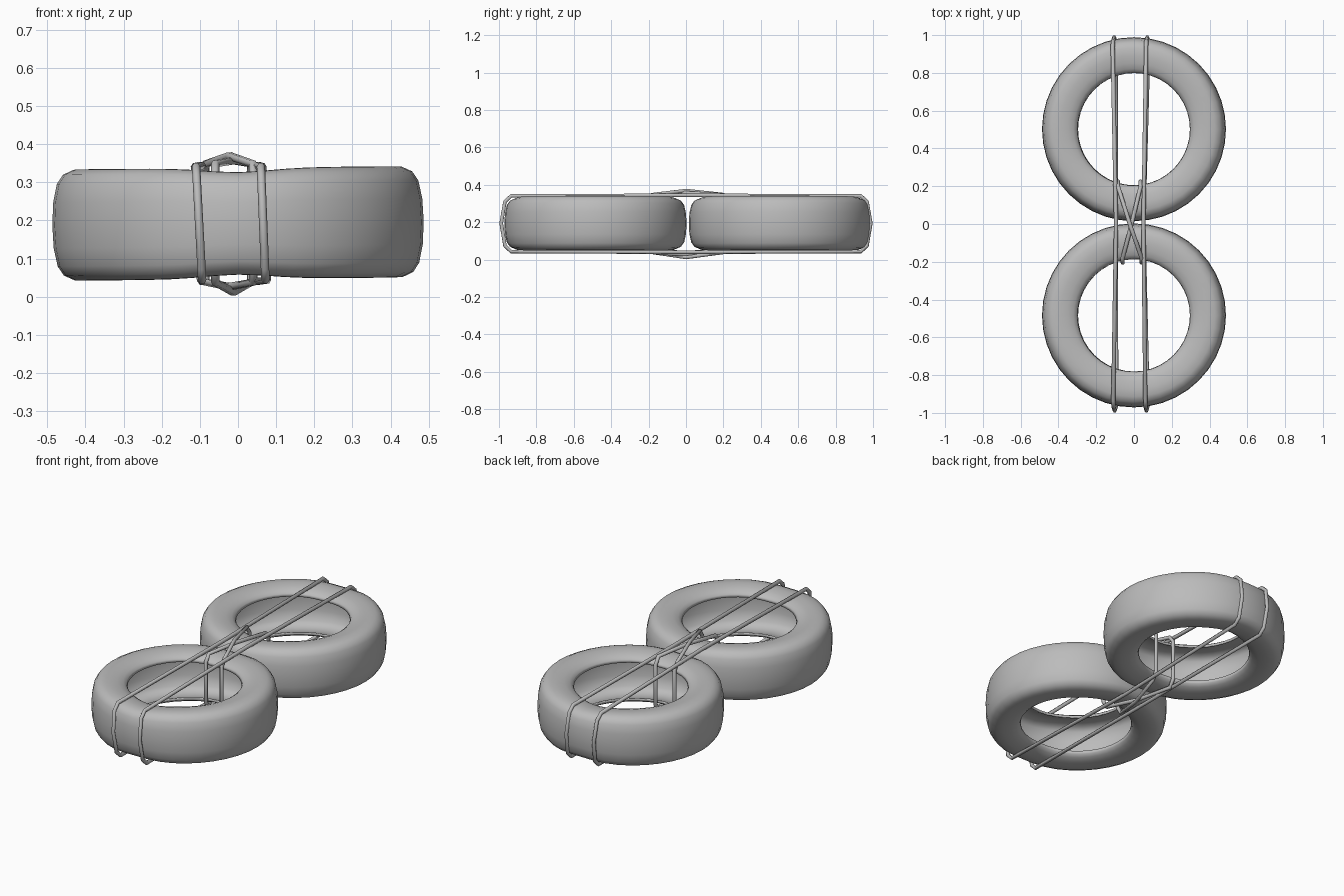
import bpy, bmesh, math
from mathutils import Matrix, Vector

cube = bpy.data.objects.get("Cube")
if cube:
    bpy.data.objects.remove(cube, do_unlink=True)

# One grey for everything
GREY = (0.5, 0.5, 0.5, 1)
grey = bpy.data.materials.new("plain grey")
grey.use_nodes = True
grey.diffuse_color = GREY
grey.node_tree.nodes["Principled BSDF"].inputs["Base Color"].default_value = GREY

MID = 0.192       # height of the tyre centre plane
ROPE = 0.011      # rope radius


def tyre(name, y):
    """Hollow tyre: a closed half-section mirrored about its centre plane, then spun."""
    outer = [(0.487, 0), (0.484, 0.06), (0.474, 0.108), (0.458, 0.132), (0.43, 0.145),
             (0.39, 0.146), (0.35, 0.142), (0.32, 0.132), (0.303, 0.12), (0.297, 0.105)]
    inner = [(0.306, 0.104), (0.33, 0.121), (0.38, 0.131), (0.43, 0.127),
             (0.455, 0.105), (0.47, 0.05)]
    upper = outer + inner
    section = upper + [(r, -z) for r, z in reversed(upper[1:])]
    bm = bmesh.new()
    verts = [bm.verts.new((r, 0, z)) for r, z in section]
    edges = [bm.edges.new((v, verts[(i + 1) % len(verts)])) for i, v in enumerate(verts)]
    bmesh.ops.spin(bm, geom=verts + edges, cent=(0, 0, 0), axis=(0, 0, 1),
                   angle=math.tau, steps=40, use_merge=True)
    bmesh.ops.remove_doubles(bm, verts=bm.verts, dist=0.0001)
    # squeeze the rubber slightly where the ropes pull on it
    for v in bm.verts:
        v.co.z *= 1 - 0.08 * math.exp(-(v.co.x / 0.12) ** 2)
    bmesh.ops.recalc_face_normals(bm, faces=bm.faces)
    mesh = bpy.data.meshes.new(name)
    bm.to_mesh(mesh)
    bm.free()
    mesh.shade_smooth()
    mesh.materials.append(grey)
    obj = bpy.data.objects.new(name, mesh)
    obj.matrix_world = Matrix.Translation((0, y, MID)) @ Matrix.Rotation(-0.01, 4, 'Y')
    bpy.context.collection.objects.link(obj)


def rope(name, points):
    """Closed rope of straight runs with a six-sided section."""
    curve = bpy.data.curves.new(name, 'CURVE')
    curve.dimensions = '3D'
    curve.bevel_depth = ROPE
    curve.bevel_resolution = 1
    spline = curve.splines.new('POLY')
    spline.points.add(len(points) - 1)
    for p, co in zip(spline.points, points):
        p.co = (*co, 1)
    spline.use_cyclic_u = True
    spline.use_smooth = True
    curve.materials.append(grey)
    obj = bpy.data.objects.new(name, curve)
    bpy.context.collection.objects.link(obj)


tyre("back_tyre", 0.502)
tyre("front_tyre", -0.484)

# Long ropes running around both tyres
END = [(0.935, 0.341), (0.968, 0.31), (0.988, 0.195), (0.968, 0.075), (0.935, 0.043)]


def long_rope(name, x_back, x_mid, x_front, lean):
    def x_at(x, z):
        return x + lean * (MID - z) / 0.15
    back = [(x_at(x_back, z), y, z) for y, z in END]
    front = [(x_at(x_front, z), -y, z) for y, z in reversed(END)]
    rope(name, back + [(x_mid, 0, 0.04)] + front + [(x_mid, 0, 0.344)])


long_rope("right_long_rope", -0.105, -0.095, -0.102, 0.008)
long_rope("left_long_rope", 0.07, 0.05, 0.066, 0.006)


# Crossed lashing through the holes, tying the tyres together
def lashing(name, x_back, x_front, top, bottom):
    x_mid = (x_back + x_front) / 2
    rope(name, [
        (x_mid, 0, top),
        (x_back, 0.2, 0.348), (x_back, 0.226, 0.31),
        (x_back, 0.226, 0.08), (x_back, 0.2, 0.038),
        (x_mid, 0, bottom),
        (x_front, -0.18, 0.038), (x_front, -0.206, 0.08),
        (x_front, -0.206, 0.31), (x_front, -0.18, 0.348)])


lashing("upper_lashing", -0.085, 0.04, 0.369, 0.026)
lashing("lower_lashing", 0.035, -0.06, 0.357, 0.012)
